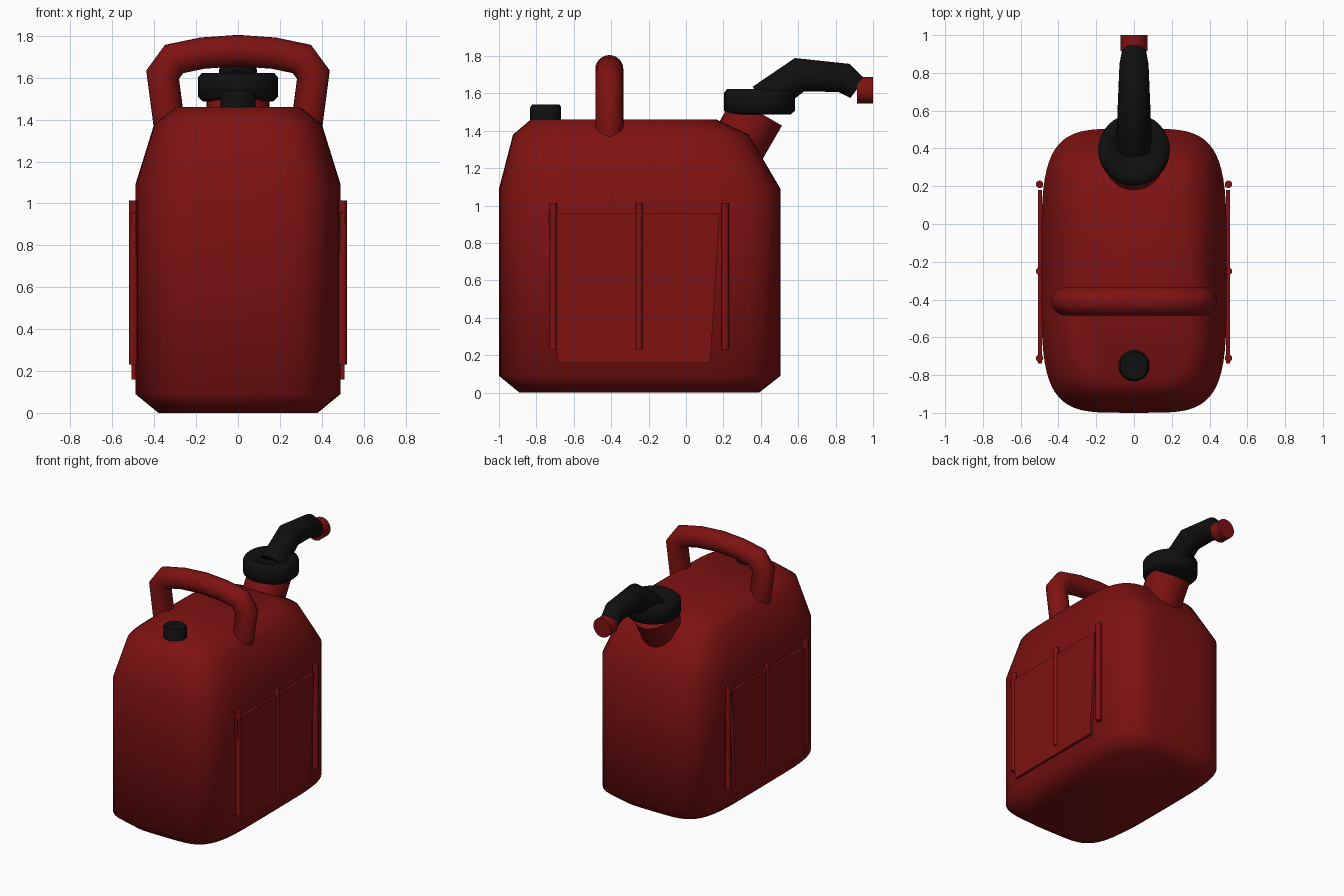
import bpy, bmesh, math
from mathutils import Vector

if "Cube" in bpy.data.objects:
    bpy.data.objects.remove(bpy.data.objects["Cube"])


def material(name, rgb):
    m = bpy.data.materials.new(name)
    m.diffuse_color = (*rgb, 1)
    m.use_nodes = True
    m.node_tree.nodes["Principled BSDF"].inputs["Base Color"].default_value = m.diffuse_color
    return m


RED = material("red plastic", (0.21, 0.006, 0.006))
BLACK = material("black plastic", (0.005, 0.005, 0.005))


def loft(name, rings, mat, angle=60):
    """Skin a list of equal-length point rings and cap both ends."""
    bm = bmesh.new()
    loops = [[bm.verts.new(p) for p in ring] for ring in rings]
    n = len(loops[0])
    for a, b in zip(loops, loops[1:]):
        for i in range(n):
            j = (i + 1) % n
            bm.faces.new((a[i], a[j], b[j], b[i]))
    bm.faces.new(loops[0])
    bm.faces.new(loops[-1])
    bmesh.ops.recalc_face_normals(bm, faces=bm.faces)
    me = bpy.data.meshes.new(name)
    bm.to_mesh(me)
    bm.free()
    me.materials.append(mat)
    ob = bpy.data.objects.new(name, me)
    bpy.context.collection.objects.link(ob)
    bpy.ops.object.select_all(action='DESELECT')
    ob.select_set(True)
    bpy.context.view_layer.objects.active = ob
    bpy.ops.object.shade_smooth_by_angle(angle=math.radians(angle))
    return ob


def tube(name, path, radii, side, mat, n=24):
    """Mitred tube along a planar path; side is the plane normal."""
    pts = [Vector(p) for p in path]
    side = Vector(side)
    rings = []
    for i, p in enumerate(pts):
        d0 = (p - pts[i - 1]).normalized() if i else None
        d1 = (pts[i + 1] - p).normalized() if i < len(pts) - 1 else None
        d0, d1 = d0 or d1, d1 or d0
        t = (d0 + d1).normalized()
        up = side.cross(t) / max(t.dot(d0), 0.3)
        r = radii[i]
        rings.append([p + r * (side * math.cos(a) + up * math.sin(a))
                      for a in (2 * math.pi * k / n for k in range(n))])
    return loft(name, rings, mat)


def lathe(name, profile, x, y, mat, n=32):
    """Stack circles given as (radius, height)."""
    rings = [[(x + r * math.cos(a), y + r * math.sin(a), z)
              for a in (2 * math.pi * k / n for k in range(n))]
             for r, z in profile]
    return loft(name, rings, mat, 50)


def squircle(hx, y0, y1, z, n=64, e=2 / 4.4):
    cy, hy = (y0 + y1) / 2, (y1 - y0) / 2
    ring = []
    for k in range(n):
        c, s = math.cos(2 * math.pi * k / n), math.sin(2 * math.pi * k / n)
        ring.append((hx * math.copysign(abs(c) ** e, c),
                     cy + hy * math.copysign(abs(s) ** e, s), z))
    return ring


# Can body: half width, front y, back y, height
loft("can_body", [squircle(*s) for s in (
    (0.38, -0.89, 0.39, 0.0),
    (0.49, -1.0, 0.505, 0.09),
    (0.49, -1.0, 0.505, 1.09),
    (0.40, -0.925, 0.335, 1.38),
    (0.30, -0.83, 0.165, 1.46))], RED, 70)

# Carrying handle across the top
half = [(0.325, 1.35), (0.36, 1.615), (0.305, 1.69), (0.17, 1.718)]
arch = [(-x, -0.41, z) for x, z in half] + [(0, -0.41, 1.73)] \
    + [(x, -0.41, z) for x, z in reversed(half)]
tube("handle", arch, [0.075] * len(arch), (0, 1, 0), RED)

# Side panels with three ribs each
for sx, label in ((-1, "left"), (1, "right")):
    outline = [(-0.738, 0.96), (0.18, 0.96), (0.13, 0.16), (-0.686, 0.16)]
    loft(label + "_panel", [[(sx * x, y, z) for y, z in outline]
                            for x in (0.487, 0.508)], RED, 30)
    for i, y in enumerate((-0.71, -0.25, 0.21)):
        lathe(f"{label}_rib_{i + 1}", [(0.02, 0.23), (0.02, 1.015)],
              sx * 0.5, y, RED, 12)

# Vent cap at the front
lathe("vent_cap", [(0.083, 1.44), (0.083, 1.525), (0.073, 1.54)], 0, -0.75, BLACK)

# Tilted filler neck
tube("filler_neck", [(0, 0.183, 1.157), (0, 0.383, 1.503)],
     [0.15, 0.15], (1, 0, 0), RED, 32)

# Screw collar with a shallow dished top
lathe("screw_collar", [(0.168, 1.488), (0.19, 1.508), (0.19, 1.603), (0.172, 1.624),
                       (0.125, 1.624), (0.10, 1.60)], 0, 0.393, BLACK)

# Bent pouring spout, tapering to the tip
tube("spout", [(0, 0.41, 1.56), (0, 0.607, 1.70), (0, 0.845, 1.683), (0, 0.918, 1.627)],
     [0.093, 0.087, 0.077, 0.064], (1, 0, 0), BLACK)

# Red tip plug
tube("spout_tip", [(0, 0.915, 1.617), (0, 1.0, 1.617)], [0.072, 0.072], (1, 0, 0), RED)
